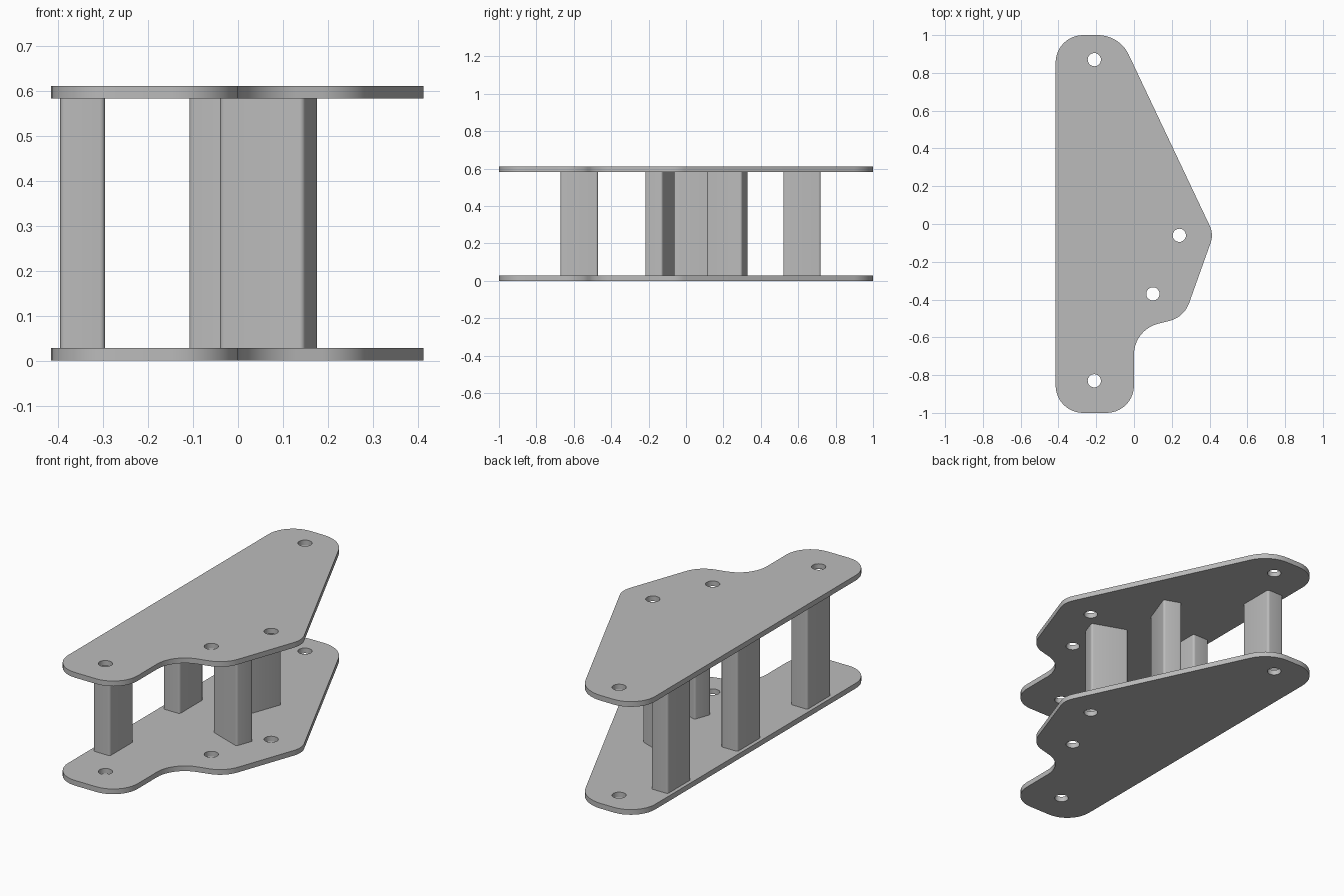
import bpy
import math
from mathutils import Vector, Matrix

cube = bpy.data.objects.get("Cube")
if cube:
    bpy.data.objects.remove(cube, do_unlink=True)

PLATE = 0.028
HEIGHT = 0.61

grey = bpy.data.materials.new("plain grey")
grey.use_nodes = True
colour = (0.5, 0.5, 0.5, 1)
grey.diffuse_color = colour
grey.node_tree.nodes["Principled BSDF"].inputs["Base Color"].default_value = colour


def fillet(corners, steps=10):
    """Round each (x, y, radius) corner of a closed outline."""
    points = []
    for i, (x, y, r) in enumerate(corners):
        p = Vector((x, y))
        a = (Vector(corners[i - 1][:2]) - p).normalized()
        b = (Vector(corners[(i + 1) % len(corners)][:2]) - p).normalized()
        half = a.angle(b) / 2
        centre = p + (a + b).normalized() * r / math.sin(half)
        start = p + a * r / math.tan(half) - centre
        end = p + b * r / math.tan(half) - centre
        sweep = math.atan2(start.cross(end), start.dot(end))
        points += [centre + Matrix.Rotation(sweep * k / steps, 2) @ start
                   for k in range(steps + 1)]
    return points


def circle(x, y, r, sides=32):
    return [Vector((x + r * math.cos(math.tau * k / sides),
                    y + r * math.sin(math.tau * k / sides))) for k in range(sides)]


def prism(name, loops, z0, z1, location=(0, 0), angle=0):
    """Extrude an outline, with any inner loops as holes."""
    curve = bpy.data.curves.new(name, "CURVE")
    curve.dimensions = "2D"
    curve.fill_mode = "BOTH"
    curve.extrude = (z1 - z0) / 2
    for loop in loops:
        spline = curve.splines.new("POLY")
        spline.points.add(len(loop) - 1)
        for point, co in zip(spline.points, loop):
            point.co = (co.x, co.y, 0, 1)
        spline.use_cyclic_u = True
    obj = bpy.data.objects.new(name, curve)
    bpy.context.collection.objects.link(obj)
    obj.location = (*location, (z0 + z1) / 2)
    obj.rotation_euler.z = angle
    bpy.ops.object.select_all(action="DESELECT")
    obj.select_set(True)
    bpy.context.view_layer.objects.active = obj
    bpy.ops.object.convert(target="MESH")
    obj = bpy.context.object
    obj.data.materials.clear()
    obj.data.materials.append(grey)
    # Join caps to walls
    bpy.ops.object.mode_set(mode="EDIT")
    bpy.ops.mesh.select_all(action="SELECT")
    bpy.ops.mesh.remove_doubles(threshold=0.0001)
    bpy.ops.mesh.normals_make_consistent(inside=False)
    bpy.ops.object.mode_set(mode="OBJECT")
    bpy.ops.object.shade_smooth_by_angle(angle=math.radians(30))


# Two matching plates with bolt holes
outline = fillet([
    (-0.415, 1, 0.145), (-0.077, 1, 0.18), (0.422, -0.054, 0.12),
    (0.265, -0.494, 0.15), (0, -0.56, 0.167), (0, -1, 0.145), (-0.415, -1, 0.145),
])
holes = [circle(x, y, 0.035) for x, y in
         [(-0.21, 0.87), (-0.21, -0.83), (0.24, -0.06), (0.1, -0.37)]]
prism("bottom_plate", [outline] + holes, 0, PLATE)
prism("top_plate", [outline] + holes, HEIGHT - PLATE, HEIGHT)

# Spacer posts: three along the straight edge, two turned inside
section = fillet([(sx * 0.05, sy * 0.1, 0.012) for sx, sy in
                  [(-1, -1), (1, -1), (1, 1), (-1, 1)]], 5)
tilt = math.radians(-20)
posts = {
    "front_edge_post": (-0.345, -0.57, 0),
    "middle_edge_post": (-0.345, 0.025, 0),
    "back_edge_post": (-0.345, 0.62, 0),
    "inner_front_post": (0.068, -0.14, tilt + math.pi / 2),
    "inner_back_post": (-0.03, 0.22, tilt),
}
for name, (x, y, angle) in posts.items():
    prism(name, [section], PLATE, HEIGHT - PLATE, (x, y), angle)
